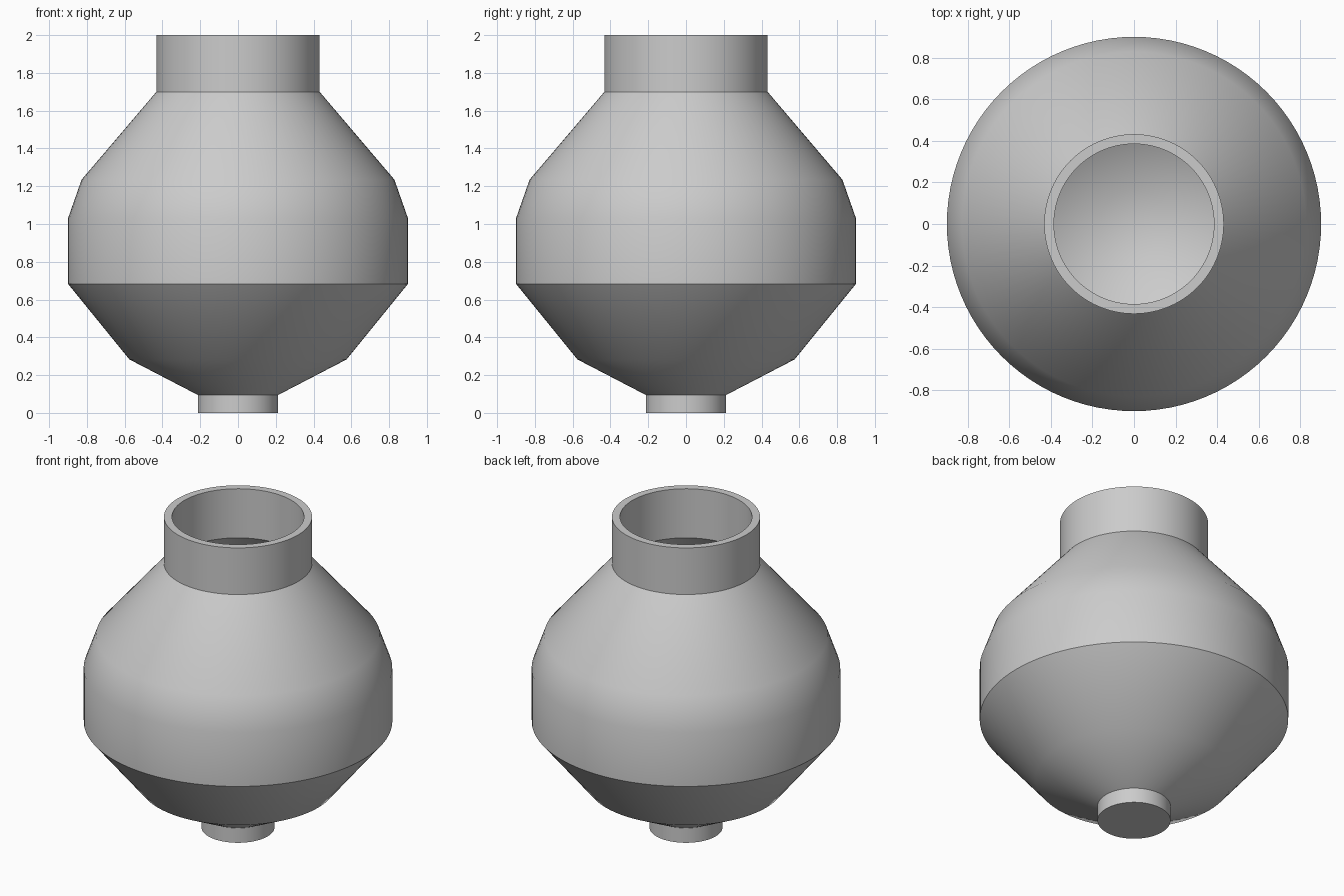
import bpy, bmesh, math

cube = bpy.data.objects.get("Cube")
if cube:
    bpy.data.objects.remove(cube, do_unlink=True)

SEGMENTS = 96

# Clay material
clay = bpy.data.materials.new("grey_clay")
clay.use_nodes = True
colour = (0.6, 0.6, 0.6, 1)
clay.diffuse_color = colour
clay.node_tree.nodes["Principled BSDF"].inputs["Base Color"].default_value = colour


def lathe(name, profile):
    """Spin a (radius, height) profile round z; close its open ends with flat discs."""
    bm = bmesh.new()
    rings = []
    for r, z in profile:
        rings.append([bm.verts.new((r * math.cos(a), r * math.sin(a), z))
                      for a in (2 * math.pi * i / SEGMENTS for i in range(SEGMENTS))])
    for low, high in zip(rings, rings[1:]):
        for i in range(SEGMENTS):
            j = (i + 1) % SEGMENTS
            bm.faces.new((low[i], low[j], high[j], high[i]))
    bm.faces.new(rings[0][::-1])
    bm.faces.new(rings[-1])
    bmesh.ops.recalc_face_normals(bm, faces=bm.faces)
    mesh = bpy.data.meshes.new(name)
    bm.to_mesh(mesh)
    bm.free()
    mesh.materials.append(clay)
    obj = bpy.data.objects.new(name, mesh)
    bpy.context.collection.objects.link(obj)
    bpy.ops.object.select_all(action='DESELECT')
    obj.select_set(True)
    bpy.context.view_layer.objects.active = obj
    bpy.ops.object.shade_smooth_by_angle(angle=math.radians(30))
    return obj


# Outer wall: foot, flared base, straight belly, shoulder, neck
outer = [(0.213, 0), (0.213, 0.095), (0.575, 0.283), (0.9, 0.683),
         (0.9, 1.03), (0.828, 1.235), (0.432, 1.7), (0.432, 2)]
# Hollow: from the lip down to the flat floor above the foot
inner = [(0.385, 2), (0.385, 1.684), (0.785, 1.215), (0.855, 1.022),
         (0.855, 0.699), (0.547, 0.32), (0.165, 0.122)]
lathe("vase_body", outer + inner)
